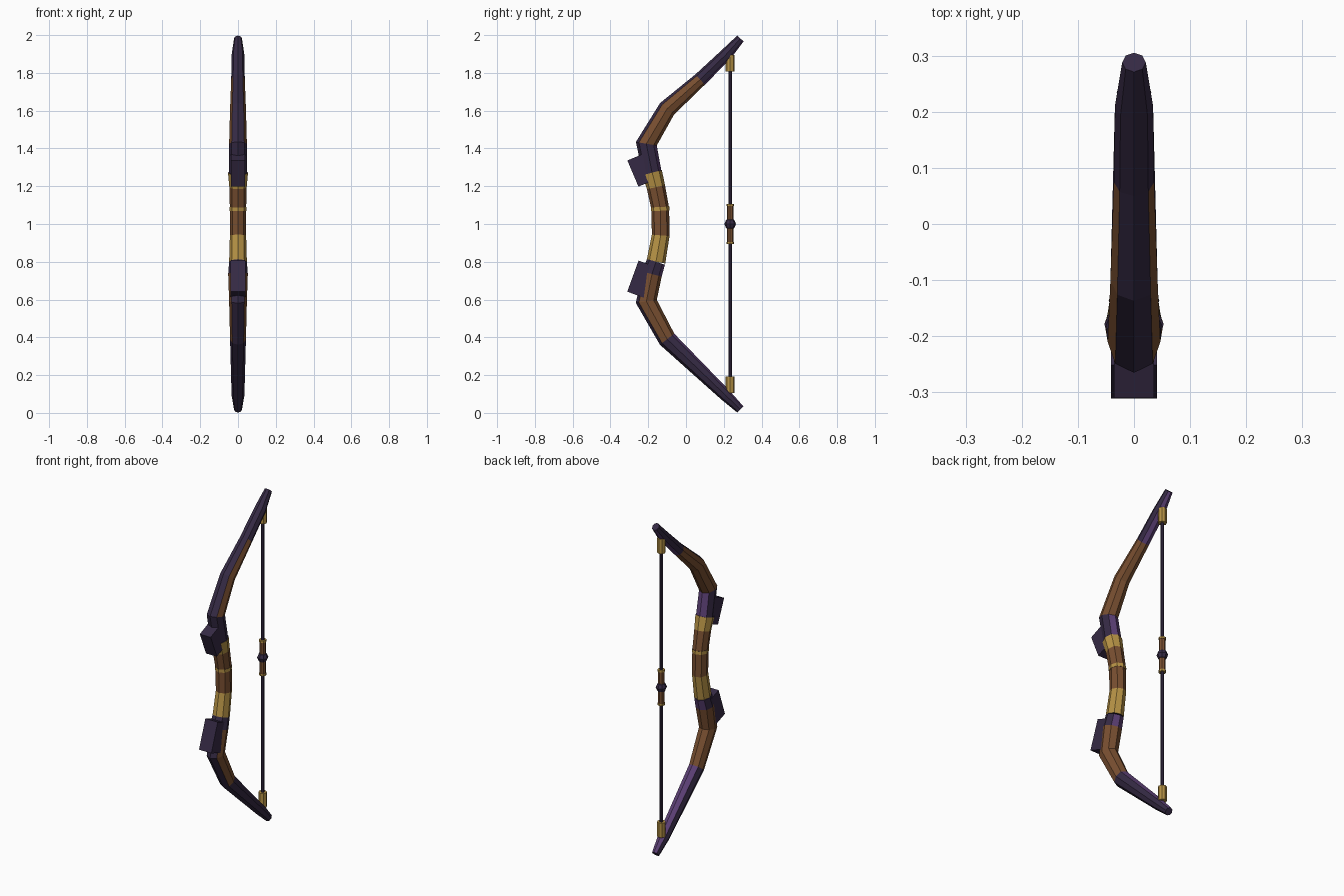
import bpy, bmesh, math
from mathutils import Vector

cube = bpy.data.objects.get("Cube")
if cube:
    bpy.data.objects.remove(cube, do_unlink=True)


def material(name, rgb):
    m = bpy.data.materials.new(name)
    m.use_nodes = True
    m.diffuse_color = (*rgb, 1)
    m.node_tree.nodes["Principled BSDF"].inputs["Base Color"].default_value = (*rgb, 1)
    return m


DARK = material("dark purple", (0.036, 0.023, 0.058))
LIGHT = material("light purple", (0.105, 0.05, 0.175))
BROWN = material("brown wood", (0.19, 0.078, 0.03))
GOLD = material("gold", (0.47, 0.29, 0.06))
MATS = [DARK, LIGHT, BROWN, GOLD]


def finish(name, bm, mats):
    bmesh.ops.recalc_face_normals(bm, faces=bm.faces)
    mesh = bpy.data.meshes.new(name)
    bm.to_mesh(mesh)
    bm.free()
    for m in mats:
        mesh.materials.append(m)
    obj = bpy.data.objects.new(name, mesh)
    bpy.context.collection.objects.link(obj)
    return obj


def sweep(name, stations):
    """Octagonal sweep through (y, z, half width, half depth, style of next span)."""
    bm = bmesh.new()
    pts = [Vector((0, s[0], s[1])) for s in stations]
    rings = []
    for i, (y, z, rx, ry, style) in enumerate(stations):
        before = (pts[i] - pts[max(i - 1, 0)]).normalized()
        after = (pts[min(i + 1, len(pts) - 1)] - pts[i]).normalized()
        t = (before + after).normalized()
        side = Vector((1, 0, 0))
        back = t.cross(side)
        if back.y < 0:
            back = -back
        angles = [k * math.pi / 4 for k in range(8)]
        rings.append([bm.verts.new(pts[i] + side * rx * math.cos(a) + back * ry * math.sin(a))
                      for a in angles])
    for i in range(len(rings) - 1):
        style = stations[i][4]
        for k in range(8):
            j = (k + 1) % 8
            f = bm.faces.new((rings[i][k], rings[i][j], rings[i + 1][j], rings[i + 1][k]))
            is_back, is_front = k in (1, 2), k in (5, 6)
            if style == "horn":
                f.material_index = 1 if is_back else 0
            elif style == "limb":
                f.material_index = 0 if is_front else 2
            else:
                f.material_index = 3 if style == "gold" else 2
    bm.faces.new(rings[0])
    bm.faces.new(rings[-1])
    return finish(name, bm, MATS)


# Upper limb, grip and lower limb
sweep("upper_limb", [
    (0.288, 1.982, 0.021, 0.023, "horn"),
    (0.21, 1.895, 0.034, 0.033, "horn"),
    (0.075, 1.765, 0.036, 0.037, "limb"),
    (-0.10, 1.61, 0.042, 0.048, "limb"),
    (-0.21, 1.425, 0.047, 0.056, "horn"),
    (-0.178, 1.265, 0.049, 0.05, "horn")])
sweep("grip", [
    (-0.179, 1.272, 0.053, 0.053, "gold"),
    (-0.159, 1.195, 0.046, 0.049, "wood"),
    (-0.136, 1.08, 0.043, 0.047, "wood"),
    (-0.134, 0.94, 0.043, 0.047, "gold"),
    (-0.159, 0.80, 0.047, 0.05, "gold")])
sweep("lower_limb", [
    (-0.159, 0.80, 0.047, 0.05, "horn"),
    (-0.18, 0.735, 0.052, 0.053, "limb"),
    (-0.21, 0.59, 0.047, 0.056, "limb"),
    (-0.10, 0.39, 0.042, 0.048, "horn"),
    (0.21, 0.093, 0.034, 0.032, "horn"),
    (0.288, 0.018, 0.021, 0.023, "horn")])

# Thin gold ring on the grip
sweep("grip_ring", [(-0.137, 1.09, 0.045, 0.049, "gold"),
                    (-0.136, 1.07, 0.045, 0.049, "gold")])


# Tilted guard blocks on the front of the limbs
def block(name, y, z, tilt, length, half_width):
    bm = bmesh.new()
    bmesh.ops.create_cube(bm, size=1)
    c, s = math.cos(tilt), math.sin(tilt)
    for v in bm.verts:
        dy, dz = (v.co.y + 0.5) * 0.1, v.co.z * length
        v.co = (v.co.x * 2 * half_width, y + dy * c - dz * s, z + dy * s + dz * c)
    finish(name, bm, [DARK])


block("upper_guard", -0.281, 1.267, math.radians(23), 0.15, 0.036)
block("lower_guard", -0.281, 0.724, math.radians(-20), 0.175, 0.041)


# Bowstring with end caps, wrap and bead
def rod(name, z0, z1, radius, mat):
    bm = bmesh.new()
    bmesh.ops.create_cone(bm, cap_ends=True, segments=8, radius1=radius,
                          radius2=radius, depth=z1 - z0)
    bmesh.ops.translate(bm, verts=bm.verts, vec=(0, 0.234, (z0 + z1) / 2))
    finish(name, bm, [mat])


rod("string", 0.12, 1.88, 0.01, DARK)
rod("string_wrap", 0.9, 1.1, 0.018, BROWN)
for label, sign in (("upper", 1), ("lower", -1)):
    for part, a, b, r in (("string_cap", 0.808, 0.895, 0.024), ("wrap_band", 0.094, 0.106, 0.0205)):
        lo, hi = sorted((1 + sign * a, 1 + sign * b))
        rod(f"{label}_{part}", lo, hi, r, GOLD)

bead = bmesh.new()
bmesh.ops.create_uvsphere(bead, u_segments=8, v_segments=4, radius=0.031)
bmesh.ops.translate(bead, verts=bead.verts, vec=(0, 0.234, 1))
finish("string_bead", bead, [DARK])
